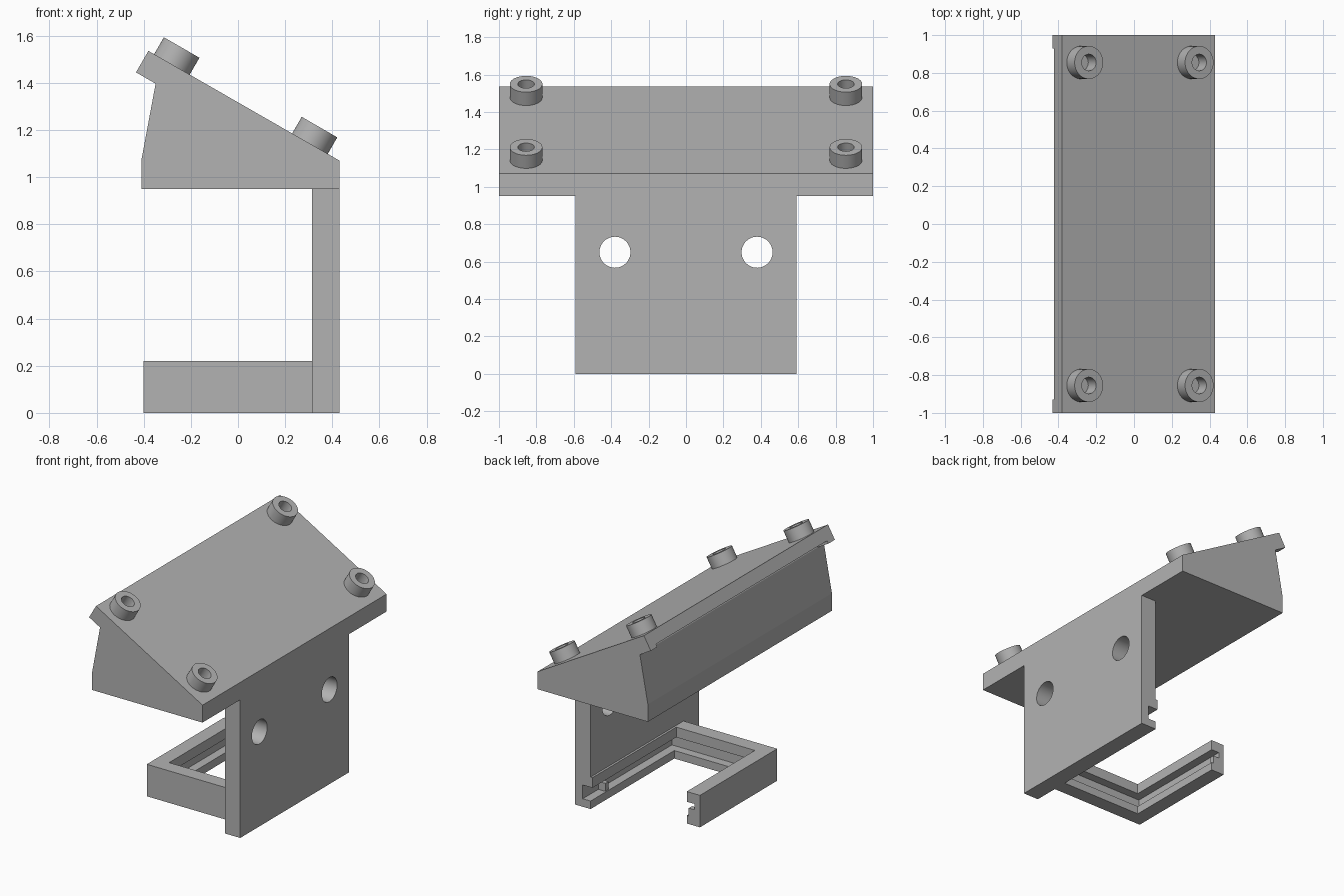
import bpy
import bmesh
from math import radians
from mathutils import Matrix, Vector

cube = bpy.data.objects.get("Cube")
if cube:
    bpy.data.objects.remove(cube, do_unlink=True)

grey = bpy.data.materials.new("plain grey")
grey.use_nodes = True
grey.diffuse_color = (0.45, 0.45, 0.45, 1)
grey.node_tree.nodes["Principled BSDF"].inputs["Base Color"].default_value = grey.diffuse_color


def finish(name, bm):
    bmesh.ops.recalc_face_normals(bm, faces=bm.faces)
    mesh = bpy.data.meshes.new(name)
    bm.to_mesh(mesh)
    bm.free()
    mesh.materials.append(grey)
    obj = bpy.data.objects.new(name, mesh)
    bpy.context.collection.objects.link(obj)
    return obj


def prism(name, outline, y0, y1):
    """Extrude an xz outline along y."""
    bm = bmesh.new()
    face = bm.faces.new([bm.verts.new((x, y0, z)) for x, z in outline])
    new = bmesh.ops.extrude_face_region(bm, geom=[face])["geom"]
    verts = [v for v in new if isinstance(v, bmesh.types.BMVert)]
    bmesh.ops.translate(bm, vec=(0, y1 - y0, 0), verts=verts)
    return finish(name, bm)


def box(name, x0, x1, y0, y1, z0, z1):
    return prism(name, [(x0, z0), (x1, z0), (x1, z1), (x0, z1)], y0, y1)


def cylinder(name, center, radius, depth, tilt):
    """Cylinder whose axis is z turned about y by tilt."""
    bm = bmesh.new()
    place = Matrix.Translation(center) @ Matrix.Rotation(tilt, 4, 'Y')
    bmesh.ops.create_cone(bm, cap_ends=True, segments=48, radius1=radius,
                          radius2=radius, depth=depth, matrix=place)
    return finish(name, bm)


def cut(obj, *cutters):
    bpy.context.view_layer.objects.active = obj
    for cutter in cutters:
        cutter.hide_render = True
        mod = obj.modifiers.new("cut", 'BOOLEAN')
        mod.operation = 'DIFFERENCE'
        mod.solver = 'EXACT'
        mod.object = cutter
        bpy.ops.object.modifier_apply(modifier=mod.name)
        bpy.data.objects.remove(cutter, do_unlink=True)


def smooth(obj):
    bpy.ops.object.select_all(action='DESELECT')
    obj.select_set(True)
    bpy.context.view_layer.objects.active = obj
    bpy.ops.object.shade_smooth_by_angle(angle=radians(30))


# Sloped plate and its wedge-shaped body
TILT = radians(30)
along = Vector((0.866, 0, -0.5))
normal = Vector((0.5, 0, 0.866))
crest = Vector((-0.38, 0, 1.535))


def on_slope(a, n):
    p = crest + along * a + normal * n
    return p.x, p.z


body = prism("sloped_body", [(-0.41, 0.95), (0.43, 0.95), (0.43, 1.07), on_slope(0, 0),
                             on_slope(0, -0.105), on_slope(0.096, -0.105),
                             (-0.41, 1.07)], -1, 1)
# Shallow relief under the overhanging lip, leaving a tab at each end
cut(body, prism("lip_relief", [on_slope(-0.03, -0.085), on_slope(0.092, -0.085),
                               on_slope(0.092, -0.13), on_slope(-0.03, -0.13)], -0.93, 0.93))

# Four hollow mounting posts standing square to the slope
for row, a in (("upper", 0.115), ("lower", 0.79)):
    for side, y in (("front", -0.855), ("back", 0.855)):
        base = crest + along * a + Vector((0, y, 0))
        post = cylinder(f"{row}_{side}_post", base + normal * 0.04, 0.087, 0.086, TILT)
        cut(post, cylinder("post_bore", base + normal * 0.04, 0.044, 0.2, TILT))
        smooth(post)


def groove():
    return box("groove", -0.36, 0.373, -0.38, 0.7, 0.055, 0.15)


# Upright wall with two round holes and the card groove
wall = box("wall", 0.313, 0.43, -0.59, 0.59, 0, 0.95)
cut(wall, groove(), *[cylinder("wall_hole", (0.37, y, 0.65), 0.083, 0.4, radians(90))
                      for y in (-0.38, 0.38)])
smooth(wall)
box("wall_lip", 0.298, 0.313, -0.32, 0.59, 0.15, 0.22)

# Grooved L-shaped tray, open at the back end
tray = box("tray", -0.40, 0.313, -0.42, 0.42, 0, 0.22)
cut(tray, box("tray_opening", -0.30, 0.5, -0.32, 0.6, -0.1, 0.4), groove())

# Small catches in the groove at the open end
box("wall_catch", 0.32, 0.373, 0.385, 0.42, 0.055, 0.11)
box("rail_catch", -0.36, -0.315, 0.385, 0.42, 0.055, 0.11)
